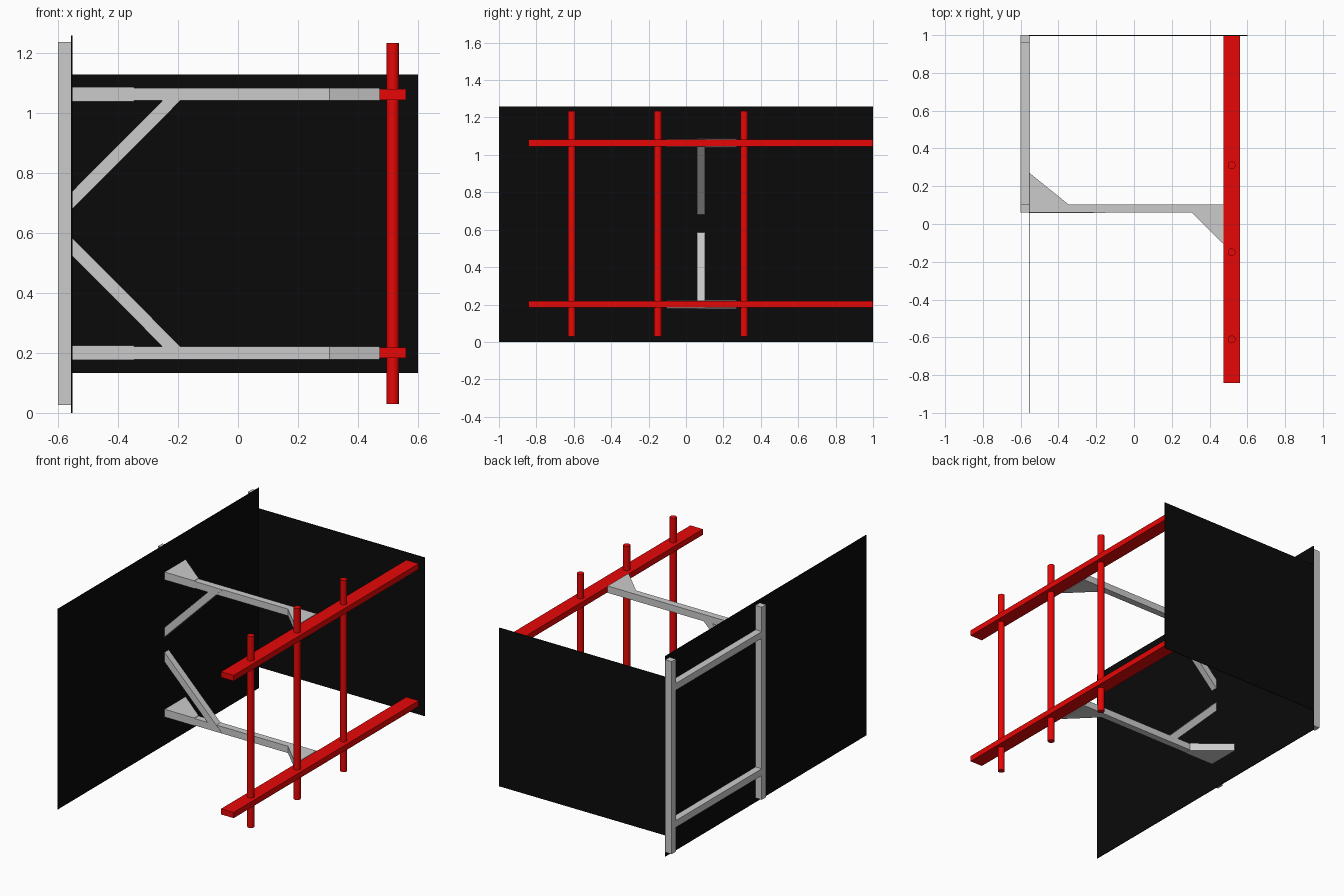
import bpy, bmesh
from mathutils import Vector

if "Cube" in bpy.data.objects:
    bpy.data.objects.remove(bpy.data.objects["Cube"])


def material(name, color):
    m = bpy.data.materials.new(name)
    m.diffuse_color = color
    m.use_nodes = True
    m.node_tree.nodes["Principled BSDF"].inputs["Base Color"].default_value = m.diffuse_color
    return m


RED = material("red_paint", (0.8, 0.002, 0.002, 1))
BLACK = material("black_wall", (0.003, 0.003, 0.003, 1))


def prism(name, points, offset, mat=None):
    """Extrude a flat polygon along an offset vector."""
    bm = bmesh.new()
    face = bm.faces.new([bm.verts.new(p) for p in points])
    ext = bmesh.ops.extrude_face_region(bm, geom=[face])
    verts = [v for v in ext["geom"] if isinstance(v, bmesh.types.BMVert)]
    bmesh.ops.translate(bm, verts=verts, vec=Vector(offset))
    bmesh.ops.recalc_face_normals(bm, faces=bm.faces)
    me = bpy.data.meshes.new(name)
    bm.to_mesh(me)
    bm.free()
    ob = bpy.data.objects.new(name, me)
    bpy.context.collection.objects.link(ob)
    if mat:
        me.materials.append(mat)
    return ob


def box(name, x, y, z, mat=None):
    pts = [(x[0], y[0], z[0]), (x[1], y[0], z[0]), (x[1], y[1], z[0]), (x[0], y[1], z[0])]
    return prism(name, pts, (0, 0, z[1] - z[0]), mat)


WALL, ARM_END = -0.553, 0.473
Y0, Y1 = 0.061, 0.104
MID = 0.632  # height about which the two arms mirror

# Walls
box("side_wall", (WALL - 0.004, WALL), (-1, 1), (0, 1.26), BLACK)
box("back_wall", (WALL, 0.6), (0.996, 1), (0.133, 1.13), BLACK)

# Wall frame posts
for name, y in (("front_post", (Y0, Y1)), ("rear_post", (0.957, 1.0))):
    box(name, (-0.6, WALL - 0.004), y, (0.027, 1.238))

for level, s in (("lower", -1), ("upper", 1)):
    def zspan(a, b):
        return sorted((MID + s * a, MID + s * b))

    # Frame rail and projecting arm
    z = zspan(0.41, 0.453)
    box(level + "_frame_rail", (-0.6, WALL - 0.004), (Y1, 0.957), z)
    box(level + "_arm", (WALL, ARM_END), (Y0, Y1), z)

    # Triangular gussets at both ends of the arm
    g = zspan(0.407, 0.456)
    prism(level + "_wall_gusset",
          [(WALL, 0.27, g[0]), (WALL, Y0, g[0]), (-0.347, Y0, g[0]), (-0.347, Y1, g[0])],
          (0, 0, g[1] - g[0]))
    prism(level + "_rail_gusset",
          [(0.305, Y0, z[0]), (ARM_END, Y0, z[0]), (ARM_END, -0.105, z[0])],
          (0, 0, z[1] - z[0]))

    # Diagonal brace
    prof = [(WALL, 0.048), (WALL, 0.108), (-0.211, 0.452), (-0.151, 0.452)]
    prism(level + "_brace", [(x, Y0 - 0.002, MID + s * h) for x, h in prof],
          (0, Y1 - Y0, 0))

    # Red rail
    box(level + "_rail", (ARM_END, 0.56), (-0.843, 0.999), zspan(0.413, 0.449), RED)

# Red upright bars
for i, y in enumerate((-0.611, -0.15, 0.311)):
    bpy.ops.mesh.primitive_cylinder_add(vertices=32, radius=0.0205, depth=1.204,
                                        location=(0.517, y, MID))
    bar = bpy.context.object
    bar.name = f"upright_bar_{i + 1}"
    bar.data.materials.append(RED)
    bpy.ops.object.shade_smooth_by_angle()
